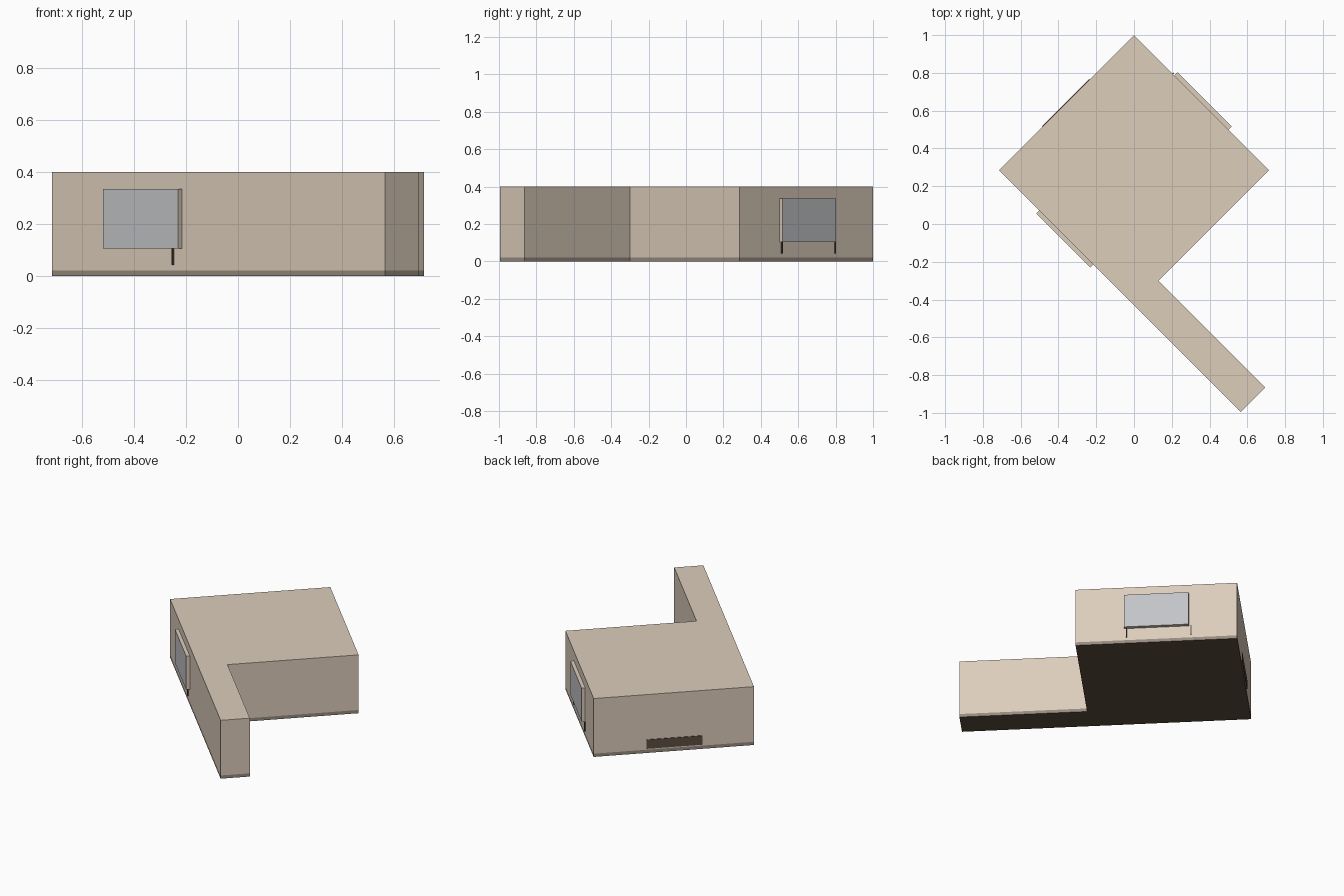
import bpy, bmesh, math
from mathutils import Matrix

cube = bpy.data.objects.get("Cube")
if cube:
    bpy.data.objects.remove(cube, do_unlink=True)


def material(name, rgb):
    m = bpy.data.materials.new(name)
    m.use_nodes = True
    color = (*rgb, 1)
    m.diffuse_color = color
    m.node_tree.nodes["Principled BSDF"].inputs["Base Color"].default_value = color
    return m


wall = material("beige wall", (0.72, 0.61, 0.50))
skirting = material("brown skirting", (0.31, 0.26, 0.21))
dark = material("dark brown", (0.11, 0.075, 0.05))
glass = material("grey glass", (0.54, 0.55, 0.57))

# The plan is drawn square to its walls, then turned an eighth of a circle
TURN = Matrix.Rotation(-math.pi / 4, 4, "Z")
WEST, EAST, ARM_END = -0.707, 0.304, 1.103
SOUTH, NORTH, ARM_SIDE = -0.304, 0.707, -0.12
PLAN = [(WEST, SOUTH), (ARM_END, SOUTH), (ARM_END, ARM_SIDE),
        (EAST, ARM_SIDE), (EAST, NORTH), (WEST, NORTH)]


def finish(name, bm, mats, rule=None):
    bmesh.ops.recalc_face_normals(bm, faces=bm.faces)
    if rule:
        for f in bm.faces:
            f.material_index = rule(f.normal)
    bm.transform(TURN)
    mesh = bpy.data.meshes.new(name)
    bm.to_mesh(mesh)
    bm.free()
    for m in mats:
        mesh.materials.append(m)
    obj = bpy.data.objects.new(name, mesh)
    bpy.context.collection.objects.link(obj)
    return obj


def slab(name, z0, z1, mats, rule=None):
    bm = bmesh.new()
    base = bm.faces.new([bm.verts.new((x, y, z0)) for x, y in PLAN])
    up = bmesh.ops.extrude_face_region(bm, geom=[base], use_keep_orig=True)["geom"]
    for v in up:
        if isinstance(v, bmesh.types.BMVert):
            v.co.z = z1
    return finish(name, bm, mats, rule)


def box(name, lo, hi, mats, rule=None):
    bm = bmesh.new()
    bmesh.ops.create_cube(bm, size=1)
    for v in bm.verts:
        for i in range(3):
            v.co[i] = hi[i] if v.co[i] > 0 else lo[i]
    return finish(name, bm, mats, rule)


# L-shaped building and its floor slab
slab("floor", 0, 0.022, [skirting, dark], lambda n: int(n.z < -0.5))
slab("building", 0.022, 0.4, [wall])

# Window boxes on two opposite walls, with thin supports below
for side, y, out, feet in (("front", SOUTH, -1, [-0.046]),
                           ("back", NORTH, 1, [-0.014, -0.418])):
    y0, y1 = sorted((y - out * 0.01, y + out * 0.023))
    box(side + "_window", (-0.405, y0, 0.105), (0.0, y1, 0.335), [wall, glass],
        lambda n, s=out: int(n.y * s > 0.5))
    for i, x in enumerate(feet):
        y0, y1 = sorted((y - out * 0.005, y + out * 0.008))
        box(f"{side}_window_support_{i + 1}", (x - 0.003, y0, 0.042),
            (x + 0.003, y1, 0.105), [dark])

# Low vent on the end wall
box("wall_vent", (WEST - 0.004, 0.022, 0.03), (WEST + 0.004, 0.375, 0.092), [dark])
